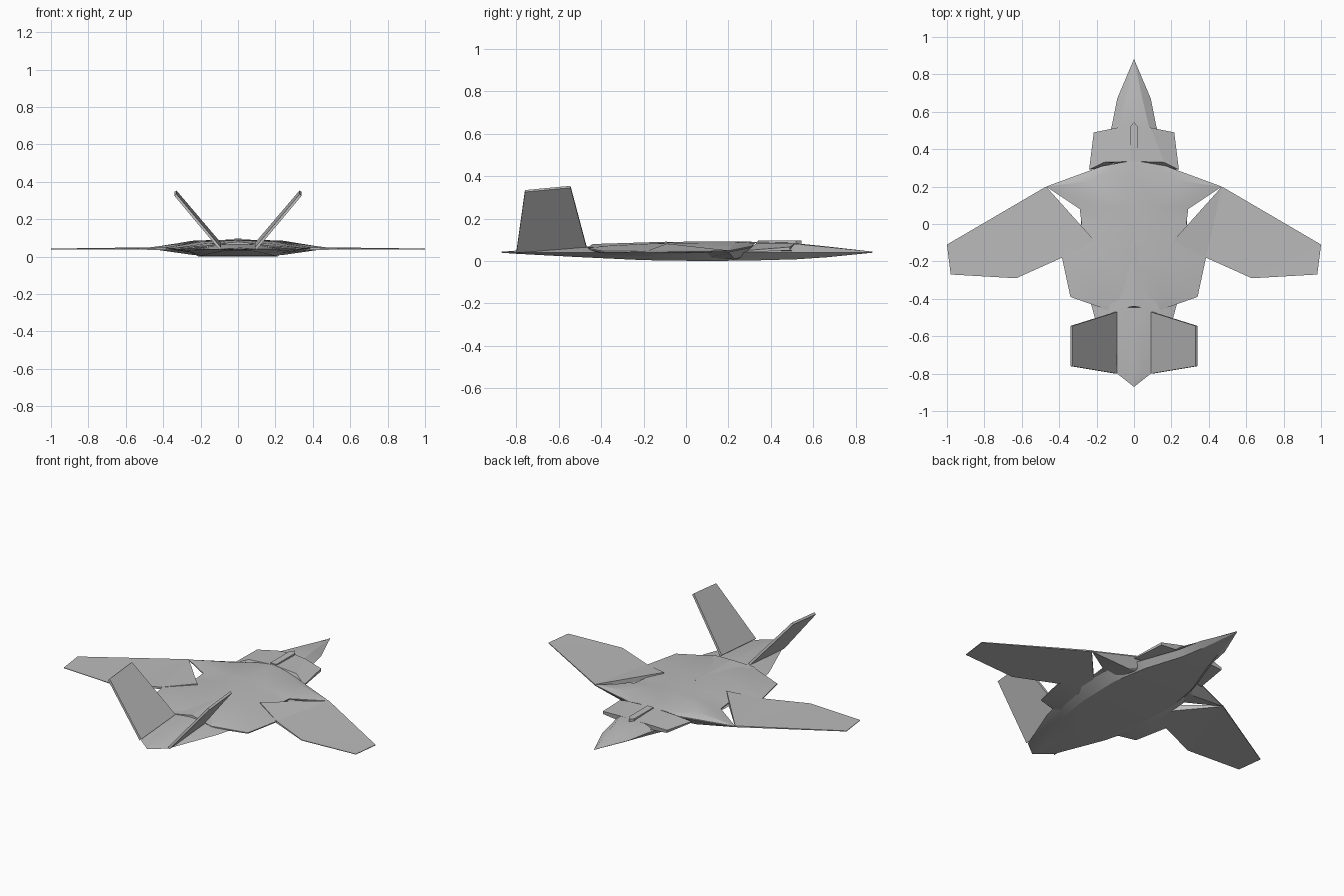
import bpy
import bmesh
import math
from mathutils import Vector

default_cube = bpy.data.objects.get("Cube")
if default_cube:
    bpy.data.objects.remove(default_cube, do_unlink=True)

# Single airframe paint
paint = bpy.data.materials.new("matte_grey")
paint.use_nodes = True
grey = (0.5, 0.5, 0.5, 1)
paint.diffuse_color = grey
paint.node_tree.nodes["Principled BSDF"].inputs["Base Color"].default_value = grey


def finish(name, mesh_builder, smooth=True):
    """Turn a bmesh into a painted object with outward normals."""
    bmesh.ops.remove_doubles(mesh_builder, verts=mesh_builder.verts, dist=0.0005)
    bmesh.ops.recalc_face_normals(mesh_builder, faces=mesh_builder.faces)
    mesh = bpy.data.meshes.new(name)
    mesh_builder.to_mesh(mesh)
    mesh_builder.free()
    mesh.materials.append(paint)
    part = bpy.data.objects.new(name, mesh)
    bpy.context.collection.objects.link(part)
    if smooth:
        bpy.ops.object.select_all(action="DESELECT")
        part.select_set(True)
        bpy.context.view_layer.objects.active = part
        bpy.ops.object.shade_smooth_by_angle(angle=math.radians(20))
    return part


def loft(name, ribs, smooth=True):
    """Skin mirrored ribs; each rib runs from top centre round to bottom centre."""
    builder = bmesh.new()
    rings = []
    for rib in ribs:
        left = [builder.verts.new(p) for p in rib]
        right = [builder.verts.new((-x, y, z)) for x, y, z in reversed(rib[1:-1])]
        rings.append(left + right)
    for first, second in zip(rings, rings[1:]):
        count = len(first)
        for i in range(count):
            j = (i + 1) % count
            builder.faces.new((first[i], first[j], second[j], second[i]))
    builder.faces.new(rings[0])
    builder.faces.new(rings[-1])
    return finish(name, builder, smooth)


def slab(name, upper, lower):
    """Close two matching outlines into a thin panel."""
    builder = bmesh.new()
    top = [builder.verts.new(p) for p in upper]
    bottom = [builder.verts.new(p) for p in lower]
    builder.faces.new(top)
    builder.faces.new(bottom)
    for i in range(len(top)):
        j = (i + 1) % len(top)
        builder.faces.new((top[i], top[j], bottom[j], bottom[i]))
    bmesh.ops.triangulate(builder, faces=[f for f in builder.faces if len(f.verts) > 4])
    return finish(name, builder, smooth=False)


EDGE = 0.04


def hull_rib(y, half_width, deck_width, deck_z, keel_width, keel_z):
    return [(0, y, deck_z + 0.003), (deck_width, y, deck_z), (half_width, y, EDGE),
            (keel_width, y, keel_z), (0, y, keel_z)]


# Long faceted hull from nose to tail
loft("hull", [hull_rib(*station) for station in (
    (0.88, 0.001, 0.0005, 0.041, 0.0005, 0.039),
    (0.67, 0.09, 0.045, 0.065, 0.05, 0.018),
    (0.52, 0.12, 0.08, 0.08, 0.09, 0.008),
    (0.3, 0.2, 0.1, 0.07, 0.17, 0.002),
    (0.08, 0.28, 0.15, 0.07, 0.21, 0),
    (-0.2, 0.29, 0.15, 0.07, 0.2, 0.004),
    (-0.5, 0.21, 0.09, 0.065, 0.14, 0.018),
    (-0.8, 0.09, 0.05, 0.046, 0.06, 0.034),
    (-0.87, 0.001, 0.0005, 0.041, 0.0005, 0.039))])


def body_rib(spine_y, spine_z, edge_x, edge_y, edge_z, belly_z):
    middle_y = (spine_y + edge_y) / 2
    middle_x = edge_x / 2
    return [(0, spine_y, spine_z), (middle_x, middle_y, spine_z - 0.006),
            (edge_x, edge_y, edge_z), (edge_x, edge_y, edge_z - 0.006),
            (middle_x, middle_y, belly_z), (0, spine_y, belly_z)]


# Broad upper body with pointed shoulders
loft("upper_body", [body_rib(*station) for station in (
    (0.34, 0.09, 0.17, 0.31, 0.07, 0.04),
    (0.26, 0.092, 0.47, 0.2, 0.048, 0.008),
    (0.1, 0.092, 0.29, 0.08, 0.06, 0.01),
    (0, 0.091, 0.28, 0, 0.06, 0.01),
    (-0.18, 0.087, 0.385, -0.18, 0.048, 0.014),
    (-0.37, 0.077, 0.34, -0.39, 0.046, 0.025),
    (-0.44, 0.072, 0.14, -0.46, 0.06, 0.035))])

# Forward collar with side corners
loft("forward_collar", [
    [(0, 0.525, 0.086), (0.09, 0.515, 0.083), (0.215, 0.49, 0.066),
     (0.215, 0.49, 0.05), (0, 0.52, 0.045)],
    [(0, 0.335, 0.091), (0.16, 0.33, 0.082), (0.24, 0.29, 0.05),
     (0.24, 0.29, 0.042), (0, 0.33, 0.045)]], smooth=False)

# Narrow raised spine with a pointed front
spine = [(0, 0.545), (0.02, 0.52), (0.02, 0.34), (-0.02, 0.34), (-0.02, 0.52)]
slab("centre_spine", [(x, y, 0.096) for x, y in spine], [(x, y, 0.08) for x, y in spine])

# Triangular ridge over the rear body
loft("rear_ridge", [
    [(0, -0.09, 0.091), (0.001, -0.09, 0.09), (0, -0.09, 0.06)],
    [(0, -0.44, 0.08), (0.14, -0.465, 0.064), (0, -0.44, 0.05)]], smooth=False)

# Swept wings: outline with upper and lower heights
WING = ((0.47, 0.2, 0.05, 0.042), (1, -0.11, 0.043, 0.039), (0.98, -0.27, 0.042, 0.039),
        (0.63, -0.29, 0.042, 0.038), (0.385, -0.18, 0.049, 0.036), (0.21, -0.09, 0.082, 0.034))
# Canted tail fins: outline of the middle plane
FIN = ((0.095, -0.47, 0.068), (0.095, -0.8, 0.043), (0.335, -0.76, 0.33), (0.335, -0.545, 0.35))

for side, sign in (("left", 1), ("right", -1)):
    slab(side + "_wing",
         [(sign * x, y, top) for x, y, top, low in WING],
         [(sign * x, y, low) for x, y, top, low in WING])
    half_thickness = Vector((sign, 0, -0.85)).normalized() * 0.007
    centre = [Vector((sign * x, y, z)) for x, y, z in FIN]
    slab(side + "_tail_fin",
         [p + half_thickness for p in centre],
         [p - half_thickness for p in centre])
